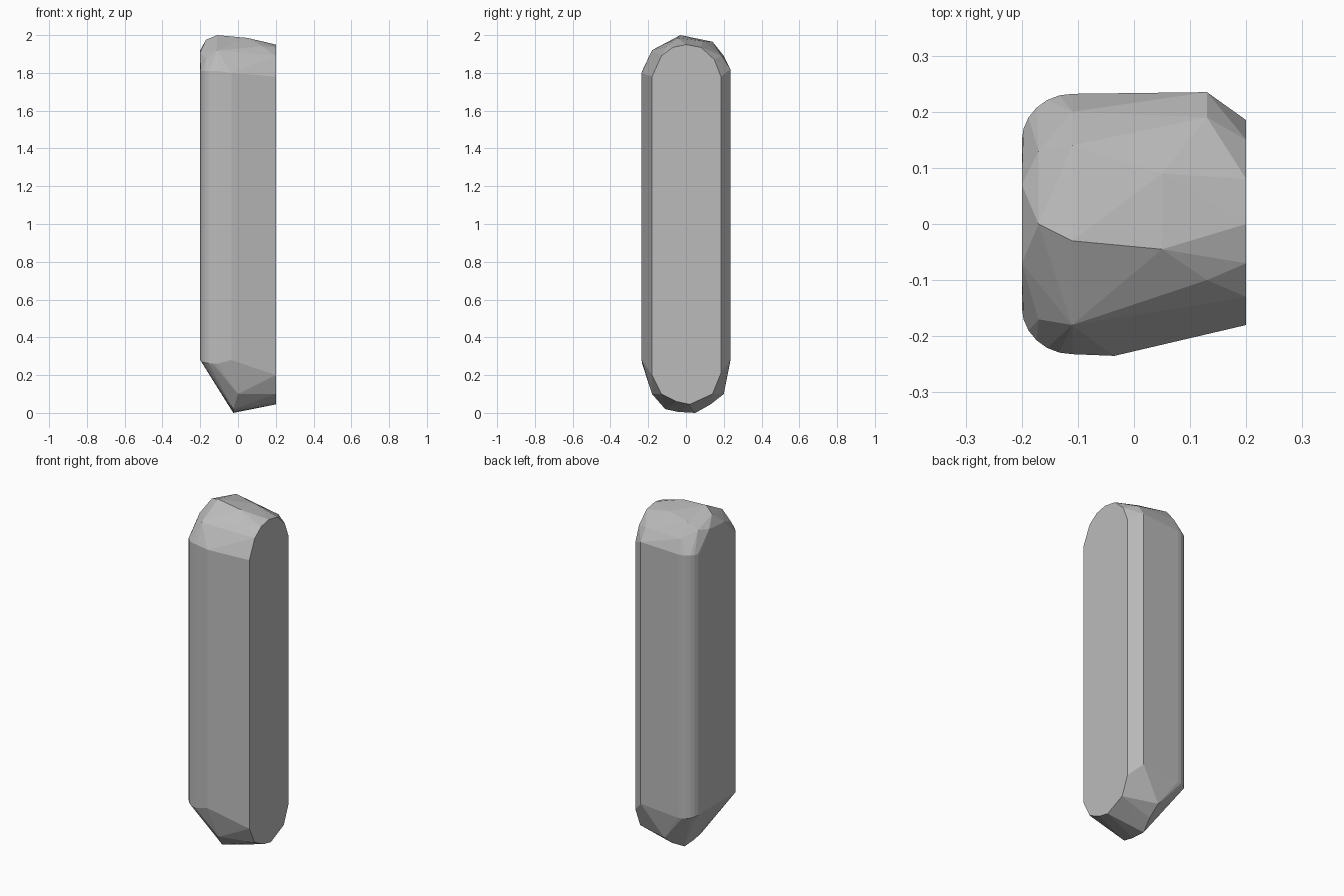
import bpy, bmesh
from math import sin, cos, pi

cube = bpy.data.objects.get("Cube")
if cube:
    bpy.data.objects.remove(cube)

stone = bpy.data.materials.new("plain grey")
stone.use_nodes = True
GREY = (0.5, 0.5, 0.5, 1)
stone.diffuse_color = GREY
stone.node_tree.nodes["Principled BSDF"].inputs["Base Color"].default_value = GREY


def ring(x, outline):
    return [(x, y, z) for y, z in outline]


points = []

# flat side: a tall rounded slab outline
points += ring(0.2, [(0.02, 0.045), (-0.05, 0.06), (-0.13, 0.1), (-0.18, 0.2),
                     (-0.18, 1.78), (-0.13, 1.89), (-0.07, 1.935), (0, 1.95),
                     (0.08, 1.935), (0.15, 1.87), (0.185, 1.78),
                     (0.185, 0.21), (0.14, 0.1)])

# rounded vertical edges on the opposite side
for side in (-1, 1):
    for i in range(7):
        a = i / 6 * pi / 2
        x, y = -0.11 - 0.09 * sin(a), side * (0.148 + 0.084 * cos(a))
        points += [(x, y, 0.28 - 0.02 * cos(a)), (x, y, 1.81)]

# front bulge and back chamfer columns
for x, y, low, high in [(-0.035, -0.235, 0.28, 1.8), (0.13, 0.235, 0.28, 1.82)]:
    points += [(x, y, low), (x, y, high)]

# crown: ridge and shoulders
points += ring(-0.11, [(-0.18, 1.92), (-0.03, 2.0), (0.14, 1.965), (0.2, 1.89)])
points += ring(0.05, [(-0.045, 1.985), (0.09, 1.968)])
points += ring(0.13, [(-0.1, 1.94), (0.19, 1.89)])
points += ring(-0.17, [(-0.17, 1.87), (0, 1.975), (0.13, 1.93)])
points += ring(-0.2, [(-0.07, 1.91), (0.07, 1.92)])

# foot: slanted cut meeting a short bottom edge
points += ring(-0.025, [(-0.11, 0.02), (-0.04, 0.005), (0.05, 0)])
points += ring(0, [(-0.18, 0.1), (0.13, 0.045), (0.2, 0.1)])

# wrap the points in a faceted skin
bm = bmesh.new()
for p in points:
    bm.verts.new(p)
hull = bmesh.ops.convex_hull(bm, input=bm.verts)
loose = [v for v in bm.verts if not v.link_faces]
bmesh.ops.delete(bm, geom=loose, context='VERTS')
bmesh.ops.dissolve_limit(bm, angle_limit=0.02, verts=bm.verts, edges=bm.edges)
bmesh.ops.recalc_face_normals(bm, faces=bm.faces)

mesh = bpy.data.meshes.new("stone_pillar")
bm.to_mesh(mesh)
bm.free()
mesh.materials.append(stone)
pillar = bpy.data.objects.new("stone_pillar", mesh)
bpy.context.collection.objects.link(pillar)
